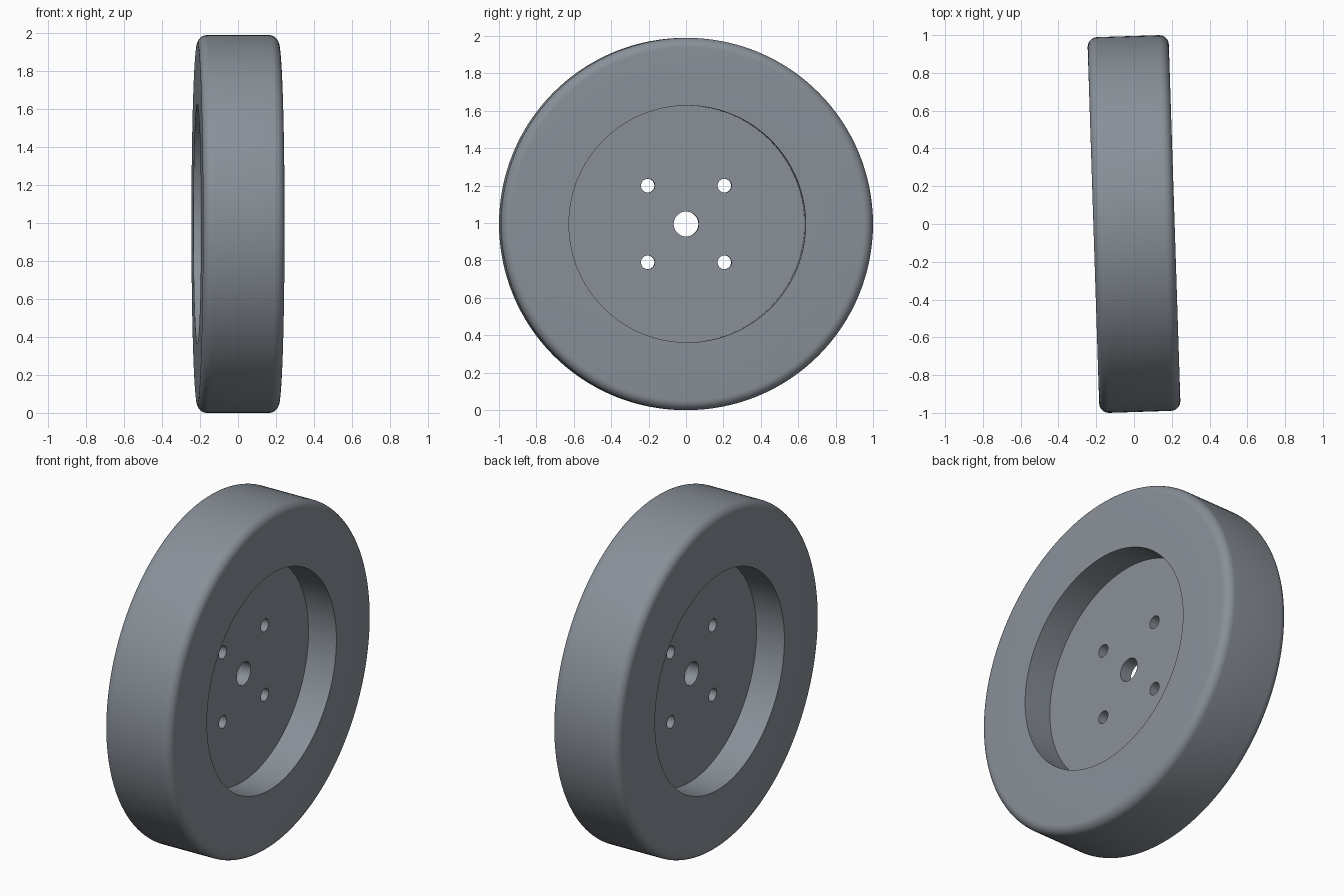
import bpy, bmesh, math
from mathutils import Matrix

if "Cube" in bpy.data.objects:
    bpy.data.objects.remove(bpy.data.objects["Cube"])

R, W, FILLET = 0.995, 0.215, 0.052       # outer radius, half width, edge rounding
RECESS, WEB, BORE = 0.633, 0.037, 0.067  # recess radius, half web thickness, centre hole
BOLT, BOLT_POS = 0.037, 0.205
TILT = math.radians(1.85)
SEGMENTS = 128

# Closed half-profile (x along the axle, r outward), mirrored across the middle
half = [(WEB, BORE), (WEB, RECESS), (W, RECESS)]
for i in range(9):
    a = math.pi / 2 * i / 8
    half.append((W - FILLET + FILLET * math.cos(a), R - FILLET + FILLET * math.sin(a)))
profile = half + [(-x, r) for x, r in reversed(half)]

# Wheel body: profile revolved about the x axis
bm = bmesh.new()
rings = []
for s in range(SEGMENTS):
    a = 2 * math.pi * s / SEGMENTS
    rings.append([bm.verts.new((x, r * math.cos(a), r * math.sin(a))) for x, r in profile])
n = len(profile)
for s in range(SEGMENTS):
    p, q = rings[s], rings[(s + 1) % SEGMENTS]
    for i in range(n):
        j = (i + 1) % n
        bm.faces.new((p[i], p[j], q[j], q[i]))
bmesh.ops.recalc_face_normals(bm, faces=bm.faces)
mesh = bpy.data.meshes.new("wheel")
bm.to_mesh(mesh)
bm.free()
wheel = bpy.data.objects.new("wheel", mesh)
bpy.context.collection.objects.link(wheel)

# Dark slate material
slate = bpy.data.materials.new("dark_slate")
slate.diffuse_color = (0.25, 0.28, 0.315, 1)
slate.use_nodes = True
slate.node_tree.nodes["Principled BSDF"].inputs["Base Color"].default_value = slate.diffuse_color
mesh.materials.append(slate)

# Four bolt hole cutters through the web
bm = bmesh.new()
for sy in (-1, 1):
    for sz in (-1, 1):
        m = (Matrix.Translation((0, sy * BOLT_POS, sz * BOLT_POS))
             @ Matrix.Rotation(math.pi / 2, 4, 'Y'))
        bmesh.ops.create_cone(bm, cap_ends=True, segments=40, radius1=BOLT,
                              radius2=BOLT, depth=0.3, matrix=m)
cut_mesh = bpy.data.meshes.new("bolt_hole_cutter")
bm.to_mesh(cut_mesh)
bm.free()
cut_mesh.materials.append(slate)
cutter = bpy.data.objects.new("bolt_hole_cutter", cut_mesh)
bpy.context.collection.objects.link(cutter)
cutter.hide_render = True

mod = wheel.modifiers.new("bolt_holes", 'BOOLEAN')
mod.operation = 'DIFFERENCE'
mod.solver = 'EXACT'
mod.object = cutter
bpy.context.view_layer.objects.active = wheel
wheel.select_set(True)
bpy.ops.object.modifier_apply(modifier=mod.name)
bpy.data.objects.remove(cutter)

# Smooth shading and final placement
bpy.ops.object.shade_smooth_by_angle(angle=math.radians(30))
wheel.rotation_euler.z = TILT
wheel.location.z = R
